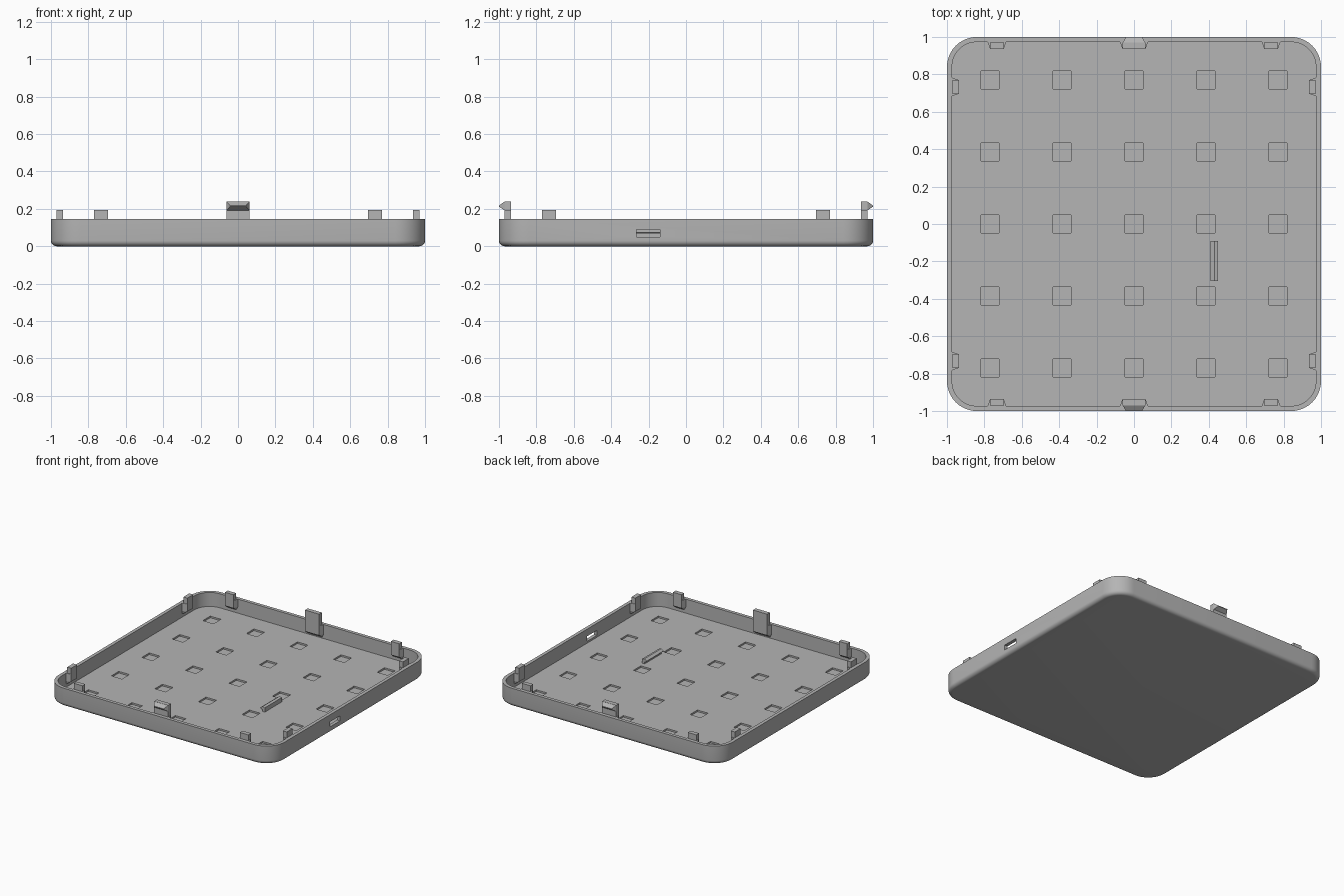
import bpy, bmesh, math
from mathutils import Matrix, Vector

cube = bpy.data.objects.get("Cube")
if cube:
    bpy.data.objects.remove(cube, do_unlink=True)

grey = bpy.data.materials.new("plain grey")
grey.use_nodes = True
COLOR = (0.46, 0.46, 0.46, 1)
grey.diffuse_color = COLOR
grey.node_tree.nodes["Principled BSDF"].inputs["Base Color"].default_value = COLOR

RIM, FLOOR, WALL, CORNER, FILLET = 0.147, 0.035, 0.027, 0.16, 0.03


def finish(name, bm):
    bmesh.ops.recalc_face_normals(bm, faces=bm.faces[:])
    mesh = bpy.data.meshes.new(name)
    bm.to_mesh(mesh)
    bm.free()
    mesh.materials.append(grey)
    ob = bpy.data.objects.new(name, mesh)
    bpy.context.collection.objects.link(ob)
    return ob


def ring(bm, inset, z, steps=10):
    """Rounded square outline, inset from the outer edge."""
    r, c = CORNER - inset, 1 - CORNER
    verts = []
    for q in range(4):
        mid = math.pi / 4 + q * math.pi / 2
        cx, cy = math.copysign(c, math.cos(mid)), math.copysign(c, math.sin(mid))
        for i in range(steps + 1):
            a = (q + i / steps) * math.pi / 2
            verts.append(bm.verts.new((cx + r * math.cos(a), cy + r * math.sin(a), z)))
    return verts


def loft(bm, rings):
    """Skin a list of outlines and cap both ends."""
    for a, b in zip(rings, rings[1:]):
        n = len(a)
        for i in range(n):
            bm.faces.new((a[i], a[(i + 1) % n], b[(i + 1) % n], b[i]))
    bm.faces.new(rings[0])
    bm.faces.new(rings[-1])


def box(bm, x0, x1, y0, y1, z0, z1):
    size = Matrix.Diagonal((x1 - x0, y1 - y0, z1 - z0, 1))
    middle = Vector((x0 + x1, y0 + y1, z0 + z1)) / 2
    bmesh.ops.create_cube(bm, size=1, matrix=Matrix.Translation(middle) @ size)


def outline(bm, points):
    return [bm.verts.new(p) for p in points]


# Tray: filleted bottom, straight wall, rim and inner floor
bm = bmesh.new()
rings = []
for k in range(7):
    a = k / 6 * math.pi / 2
    rings.append(ring(bm, FILLET * (1 - math.sin(a)), FILLET * (1 - math.cos(a))))
rings += [ring(bm, 0, RIM), ring(bm, WALL, RIM), ring(bm, WALL, FLOOR)]
loft(bm, rings)
tray = finish("tray", bm)

# Cutter: grid of shallow square pockets and the slot in the side wall
bm = bmesh.new()
PITCH, HALF = 0.385, 0.047
for i in range(-2, 3):
    for j in range(-2, 3):
        x, y = i * PITCH, j * PITCH
        box(bm, x - HALF, x + HALF, y - HALF, y + HALF, FLOOR - 0.013, FLOOR + 0.02)
box(bm, 0.95, 1.05, -0.265, -0.14, 0.05, 0.09)
cutter = finish("pocket_cutter", bm)
cutter.hide_render = True
cut = tray.modifiers.new("pockets", "BOOLEAN")
cut.object, cut.solver = cutter, "EXACT"
bpy.context.view_layer.objects.active = tray
tray.select_set(True)
bpy.ops.object.modifier_apply(modifier=cut.name)
bpy.data.objects.remove(cutter, do_unlink=True)
bpy.ops.object.shade_smooth_by_angle(angle=math.radians(35))


# Tabs inside the wall, drawn against the back wall and then turned
INNER, FACE, BACK = 0.935, 0.97, 1 - WALL / 2


def tab(name, offset, half, bottom, top, turn, hook=False):
    bm = bmesh.new()
    box(bm, -half, half, INNER, FACE, bottom, top)
    # flared root that blends into the wall, tapering underneath
    flare = half + 0.018
    rings = []
    for z, y in ((bottom - 0.025, FACE), (bottom, INNER + 0.003), (RIM - 0.001, INNER + 0.003)):
        rings.append(outline(bm, [(-flare, BACK, z), (-half, y, z), (half, y, z), (flare, BACK, z)]))
    loft(bm, rings)
    if hook:
        # outward catch: a block narrowing to a horizontal edge
        rings = []
        for y, w, z0, z1 in ((FACE - 0.002, half, 0.19, top), (1, half * 0.68, 0.212, 0.218)):
            rings.append(outline(bm, [(-w, y, z0), (w, y, z0), (w, y, z1), (-w, y, z1)]))
        loft(bm, rings)
    spin = Matrix.Rotation(turn * math.pi / 2, 4, "Z")
    bm.transform(spin @ Matrix.Translation((offset, 0, 0)))
    finish(name, bm)


for turn, side in enumerate(("back", "right", "front", "left")):
    for sign in (-1, 1):
        tab(f"{side}_tab_{'a' if sign < 0 else 'b'}", sign * 0.733, 0.037, 0.085, 0.193, turn)
    if side in ("back", "front"):
        tab(f"{side}_hook", 0, 0.062, 0.07, 0.24, turn, hook=True)

# Retaining clip on the floor beside the slot, with a lip along its top
bm = bmesh.new()
profile = [(0.45, FLOOR - 0.005), (0.45, 0.07), (0.43, 0.075), (0.41, 0.062),
           (0.41, 0.058), (0.428, 0.05), (0.428, FLOOR - 0.005)]
loft(bm, [outline(bm, [(x, y, z) for x, z in profile]) for y in (-0.305, -0.09)])
finish("floor_clip", bm)
